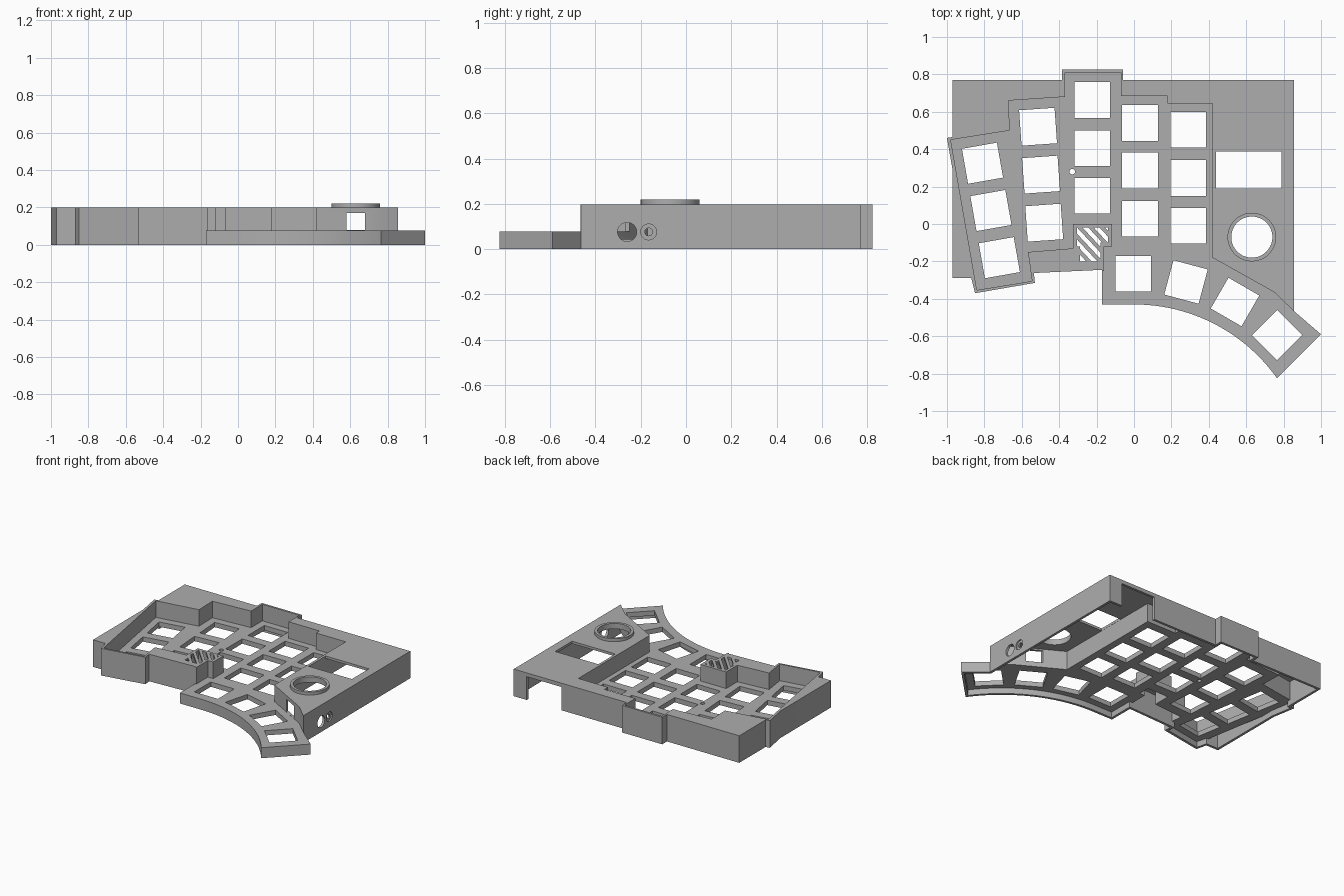
import bpy, bmesh, math
from mathutils import Vector, Matrix

cube = bpy.data.objects.get("Cube")
if cube:
    bpy.data.objects.remove(cube, do_unlink=True)

grey = bpy.data.materials.new("mid_grey")
grey.use_nodes = True
grey.diffuse_color = (0.42, 0.42, 0.42, 1)
grey.node_tree.nodes["Principled BSDF"].inputs["Base Color"].default_value = (0.42, 0.42, 0.42, 1)

TOP, PLATE, WALL = 0.198, 0.077, 0.018


def finish(name, bm):
    bmesh.ops.recalc_face_normals(bm, faces=bm.faces)
    mesh = bpy.data.meshes.new(name)
    bm.to_mesh(mesh)
    bm.free()
    mesh.materials.append(grey)
    obj = bpy.data.objects.new(name, mesh)
    bpy.context.collection.objects.link(obj)
    return obj


def prisms(name, outlines, z0, z1):
    """Upright solids with the given outlines."""
    bm = bmesh.new()
    for pts in outlines:
        face = bm.faces.new([bm.verts.new((p[0], p[1], z0)) for p in pts])
        up = bmesh.ops.extrude_face_region(bm, geom=[face])["geom"]
        bmesh.ops.translate(bm, vec=(0, 0, z1 - z0),
                            verts=[v for v in up if isinstance(v, bmesh.types.BMVert)])
    return finish(name, bm)


def rect(cx, cy, w, h, degrees=0):
    turn = Matrix.Rotation(math.radians(degrees), 2)
    return [Vector((cx, cy)) + turn @ Vector((sx * w / 2, sy * h / 2))
            for sx, sy in ((-1, -1), (1, -1), (1, 1), (-1, 1))]


def circle(cx, cy, r, n=48):
    return [(cx + r * math.cos(math.tau * i / n), cy + r * math.sin(math.tau * i / n)) for i in range(n)]


def offset(pts, d):
    """Mitred offset; positive d grows the outline."""
    pts = [Vector(p) for p in pts]
    area = sum(a.x * b.y - b.x * a.y for a, b in zip(pts, pts[1:] + pts[:1]))
    s = d if area > 0 else -d
    out = []
    for i, p in enumerate(pts):
        a = (p - pts[i - 1]).normalized()
        b = (pts[(i + 1) % len(pts)] - p).normalized()
        na, nb = Vector((a.y, -a.x)), Vector((b.y, -b.x))
        out.append(p + (na + nb) * s / (1 + na.dot(nb)))
    return out


def boolean(obj, cutter, operation="DIFFERENCE"):
    mod = obj.modifiers.new("cut", "BOOLEAN")
    mod.operation, mod.solver, mod.object = operation, "EXACT", cutter
    bpy.context.view_layer.objects.active = obj
    bpy.ops.object.modifier_apply(modifier=mod.name)
    bpy.data.objects.remove(cutter, do_unlink=True)


def tube(name, x, y, z, outer, inner, depth, axis="Z"):
    """Ring centred on a point, with its hole along the axis."""
    obj = prisms(name, [circle(0, 0, outer)], -depth / 2, depth / 2)
    boolean(obj, prisms("bore", [circle(0, 0, inner)], -depth, depth))
    turn = Matrix.Rotation(math.pi / 2, 4, "Y") if axis == "X" else Matrix()
    obj.data.transform(Matrix.Translation((x, y, z)) @ turn)
    return obj


# Footprint, with the curved front edge of the thumb cluster
R, SWEEP = 0.938, math.asin(0.765 / 0.938)
curve = [(R * math.sin(SWEEP * i / 24), -0.43 - R + R * math.cos(SWEEP * i / 24)) for i in range(24, -1, -1)]
outline = [(-0.97, 0.77), (-0.385, 0.77), (-0.385, 0.825), (-0.06, 0.825), (-0.06, 0.77),
           (0.855, 0.77), (0.855, -0.465), (1.0, -0.59)] + curve + [
           (-0.17, -0.43), (-0.17, -0.245), (-0.535, -0.262), (-0.53, -0.315), (-0.85, -0.37),
           (-0.87, -0.29), (-0.97, -0.29), (-0.97, 0.29), (-1.0, 0.46), (-0.97, 0.465)]

# Sunken key area, open towards the thumb cluster
recess = [(-0.98, 0.45), (-0.665, 0.5), (-0.67, 0.66), (-0.37, 0.68), (-0.37, 0.81), (-0.07, 0.81),
          (-0.07, 0.685), (0.18, 0.685), (0.18, 0.645), (0.42, 0.645), (0.42, -0.18), (0.75, -0.365),
          (0.855, -0.466), (1.2, -0.5), (1.2, -0.95), (-0.25, -0.95), (-0.25, -0.252),
          (-0.16, -0.252), (-0.16, -0.12), (-0.117, -0.12), (-0.117, 0), (-0.325, 0),
          (-0.325, -0.13), (-0.567, -0.15), (-0.545, -0.305), (-0.84, -0.353)]

case = prisms("case_shell", [outline], 0, TOP)
boolean(case, prisms("recess", [recess], PLATE, 0.4))

# Hollow underside: shallow below the key plate, deep below the raised deck
cavity = prisms("cavity", [offset(outline, -WALL)], -0.1, TOP - WALL)
boolean(cavity, prisms("plate_block", [offset(recess, WALL)], 0.042, 0.4))
boolean(case, cavity)

# Key openings: x, y of each column's keys, and tilt
columns = [(((-0.81, 0.325), (-0.765, 0.072), (-0.72, -0.18)), 10),
           (((-0.513, 0.52), (-0.497, 0.264), (-0.48, 0.007)), 4),
           (((-0.222, 0.663), (-0.222, 0.406), (-0.222, 0.15)), 0),
           (((0.032, 0.54), (0.032, 0.286), (0.032, 0.027)), 0),
           (((0.289, 0.503), (0.289, 0.246), (0.289, -0.01)), 0),
           (((-0.005, -0.267),), 0), (((0.278, -0.31),), -15),
           (((0.54, -0.417),), -30), (((0.765, -0.594),), -45)]
keys = [rect(x, y, 0.19, 0.19, tilt) for col, tilt in columns for x, y in col]
keys.append(circle(-0.33, 0.28, 0.015, 16))
boolean(case, prisms("key_openings", keys, -0.1, 0.15))

# Display window and dial opening in the deck
boolean(case, prisms("deck_openings", [rect(0.614, 0.288, 0.35, 0.197), circle(0.63, -0.07, 0.11)], 0.1, 0.4))

# Slotted grille on the front block
slots = prisms("slots", [rect(-0.235 + 0.031 * i, -0.11 + 0.031 * i, 0.5, 0.023, -47)
                         for i in range(-3, 4)], 0.1, 0.4)
grille_area = [(-0.305, -0.02), (-0.14, -0.02), (-0.14, -0.1), (-0.18, -0.1), (-0.18, -0.2),
               (-0.29, -0.2), (-0.29, -0.12), (-0.305, -0.12)]
boolean(slots, prisms("grille_area", [grille_area], 0.05, 0.5), "INTERSECT")
boolean(case, slots)

# Cable notch in the rear wall and port in the slanted inner wall
boolean(case, prisms("rear_notch", [rect(0.61, 0.77, 0.28, 0.1)], -0.1, 0.17))
boolean(case, prisms("inner_port", [rect(0.63, -0.3, 0.1, 0.22)], PLATE + 0.001, 0.17))

# Round ports in the right wall
for y, r in ((-0.26, 0.042), (-0.165, 0.035)):
    port = prisms("port", [circle(0, 0, r, 32)], -0.05, 0.05)
    port.data.transform(Matrix.Translation((0.855, y, 0.076)) @ Matrix.Rotation(math.pi / 2, 4, "Y"))
    boolean(case, port)
collar = tube("port_collar", 0.84, -0.165, 0.076, 0.036, 0.017, 0.012, "X")

# Raised ring around the dial
ring = tube("dial_ring", 0.63, -0.07, 0.201, 0.13, 0.11, 0.038)

for obj in (case, collar, ring):
    bpy.ops.object.select_all(action="DESELECT")
    obj.select_set(True)
    bpy.context.view_layer.objects.active = obj
    bpy.ops.object.shade_smooth_by_angle(angle=math.radians(30))
